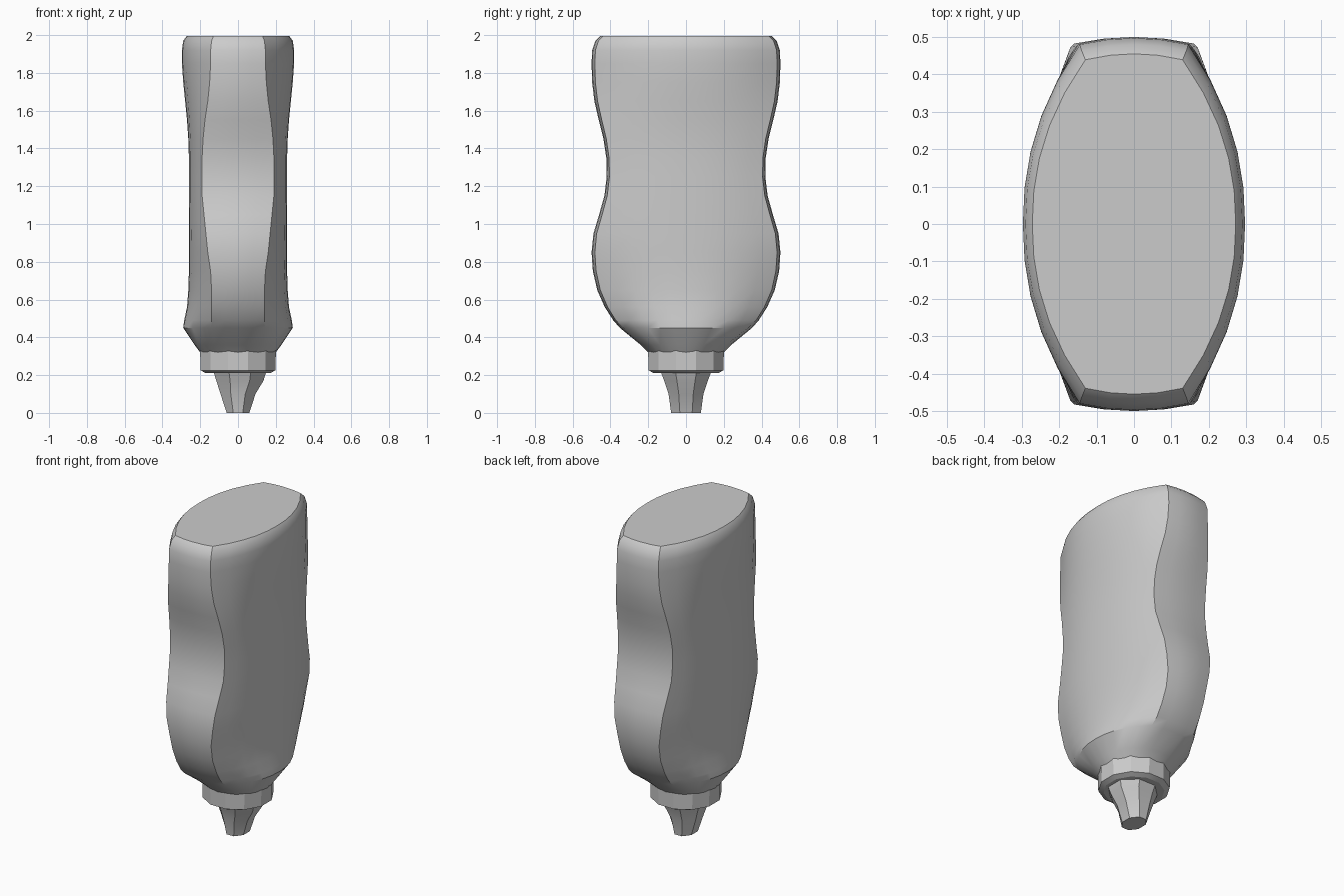
import bpy, bmesh, math

default = bpy.data.objects.get("Cube")
if default:
    bpy.data.objects.remove(default)

grey = bpy.data.materials.new("light grey plastic")
grey.use_nodes = True
COLOR = (0.6, 0.6, 0.6, 1)
grey.diffuse_color = COLOR
grey.node_tree.nodes["Principled BSDF"].inputs["Base Color"].default_value = COLOR

SIDE, PANEL = 10, 4


def section(hx, hy, crease, flat):
    """Ring of points: bowed sides meeting narrow end panels, blended with an ellipse."""
    half = []
    a = math.radians(58)
    for i in range(SIDE):
        t = -1 + 2 * i / SIDE
        panel = (hx - (hx - crease) * abs(t) ** 2.2, hy * 0.965 * t)
        half.append((panel, a * t))
    for i in range(PANEL):
        s = 1 - 2 * i / PANEL
        panel = (crease * s, hy * (1 - 0.035 * s * s))
        half.append((panel, math.pi / 2 - (math.pi / 2 - a) * s))
    ring = []
    for sign in (1, -1):
        for (px, py), ang in half:
            x = flat * px + (1 - flat) * hx * math.cos(ang)
            y = flat * py + (1 - flat) * hy * math.sin(ang)
            ring.append((sign * x, sign * y))
    return ring


def loft(name, levels, angle):
    """Skin a stack of (z, ring) levels and cap both ends."""
    bm = bmesh.new()
    rings = [[bm.verts.new((x, y, z)) for x, y in ring] for z, ring in levels]
    n = len(rings[0])
    for low, high in zip(rings, rings[1:]):
        for i in range(n):
            j = (i + 1) % n
            bm.faces.new((low[i], low[j], high[j], high[i]))
    bm.faces.new(rings[0][::-1])
    bm.faces.new(rings[-1])
    bmesh.ops.recalc_face_normals(bm, faces=bm.faces)
    mesh = bpy.data.meshes.new(name)
    bm.to_mesh(mesh)
    bm.free()
    mesh.materials.append(grey)
    obj = bpy.data.objects.new(name, mesh)
    bpy.context.collection.objects.link(obj)
    bpy.ops.object.select_all(action="DESELECT")
    obj.select_set(True)
    bpy.context.view_layer.objects.active = obj
    bpy.ops.object.shade_smooth_by_angle(angle=math.radians(angle))
    return obj


# Squeeze bottle body: z, half width, half depth, crease position, flatness
body = [
    (0.32, .20, .20, .11, 0), (0.36, .23, .24, .12, .3), (0.45, .29, .35, .14, .8),
    (0.49, .285, .385, .14, 1), (0.56, .27, .43, .14, 1), (0.65, .263, .47, .14, 1),
    (0.75, .26, .493, .145, 1), (0.85, .26, .50, .16, 1), (0.95, .26, .49, .17, 1),
    (1.05, .26, .46, .18, 1), (1.15, .26, .432, .19, 1), (1.25, .26, .42, .19, 1),
    (1.35, .26, .422, .19, 1), (1.45, .263, .437, .185, 1), (1.55, .27, .462, .175, 1),
    (1.65, .28, .485, .16, 1), (1.75, .29, .497, .15, 1), (1.85, .297, .50, .145, 1),
    (1.92, .297, .497, .145, 1), (1.97, .29, .48, .14, 1), (1.995, .272, .455, .13, 1),
]
loft("bottle_body", [(z, section(*s)) for z, *s in body], 32)


def round_ring(rx, ry, sides, shift=0):
    turn = 2 * math.pi / sides
    return [(shift + rx * math.cos((i + .5) * turn), ry * math.sin((i + .5) * turn))
            for i in range(sides)]


# Faceted neck collar
collar = [(0.21, .175), (0.225, .205), (0.335, .208)]
loft("neck_collar", [(z, round_ring(r, r, 12)) for z, r in collar], 25)

# Tapered nozzle
nozzle = [(0.0, .065, .085, 0), (0.10, .10, .10, 0), (0.17, .135, .125, .01), (0.23, .155, .15, .01)]
loft("nozzle", [(z, round_ring(rx, ry, 8, s)) for z, rx, ry, s in nozzle], 25)
